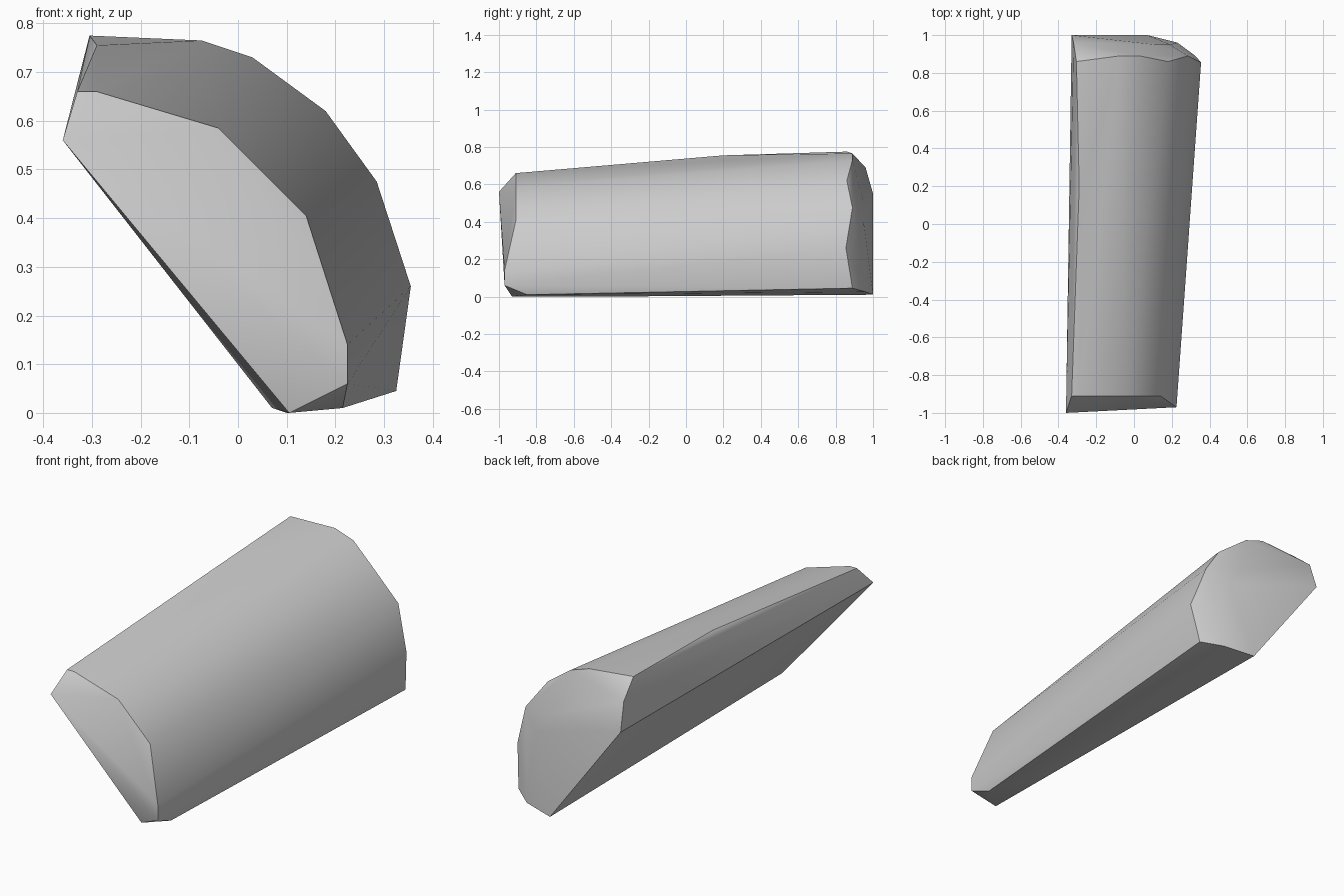
import bpy
import bmesh
import math

cube = bpy.data.objects.get("Cube")
if cube:
    bpy.data.objects.remove(cube, do_unlink=True)

# Plain grey surface
grey = bpy.data.materials.new("light_grey")
grey.use_nodes = True
colour = (0.6, 0.6, 0.6, 1)
grey.diffuse_color = colour
grey.node_tree.nodes["Principled BSDF"].inputs["Base Color"].default_value = colour

# Narrow front rim, top to bottom (x, y, z)
front_rim = [(-.36, -1, .56), (-.33, -.91, .66), (-.29, -.91, .66),
             (-.04, -.91, .585), (.14, -.91, .405), (.225, -.97, .14),
             (.225, -.97, .06), (.215, -.85, .01), (.105, -.93, 0)]
# Ridge and keel that bow out slightly
bow = [(-.29, .2, .755), (.1, -.45, 0)]
# Wide back rim, top to bottom
back_rim = [(-.305, .86, .775), (-.075, .89, .765), (.03, .89, .73),
            (.18, .86, .62), (.285, .89, .475), (.355, .855, .26),
            (.325, .89, .045)]
# Domed back cap
back_cap = [(-.33, 1, .55), (-.32, .96, .69), (.11, .95, .5),
            (.19, .95, .4), (.23, .96, .025), (.07, 1, .01)]

# Wrap the sections in one closed convex shell
bm = bmesh.new()
for point in front_rim + bow + back_rim + back_cap:
    bm.verts.new(point)
hull = bmesh.ops.convex_hull(bm, input=bm.verts[:])
loose = [v for v in bm.verts if not v.link_faces]
bmesh.ops.delete(bm, geom=loose, context='VERTS')
bmesh.ops.recalc_face_normals(bm, faces=bm.faces[:])

mesh = bpy.data.meshes.new("tapered_shell")
bm.to_mesh(mesh)
bm.free()
mesh.materials.append(grey)
shell = bpy.data.objects.new("tapered_shell", mesh)
bpy.context.collection.objects.link(shell)

# Smooth the curved side, keep the rims crisp
bpy.ops.object.select_all(action='DESELECT')
shell.select_set(True)
bpy.context.view_layer.objects.active = shell
bpy.ops.object.shade_smooth_by_angle(angle=math.radians(35))
